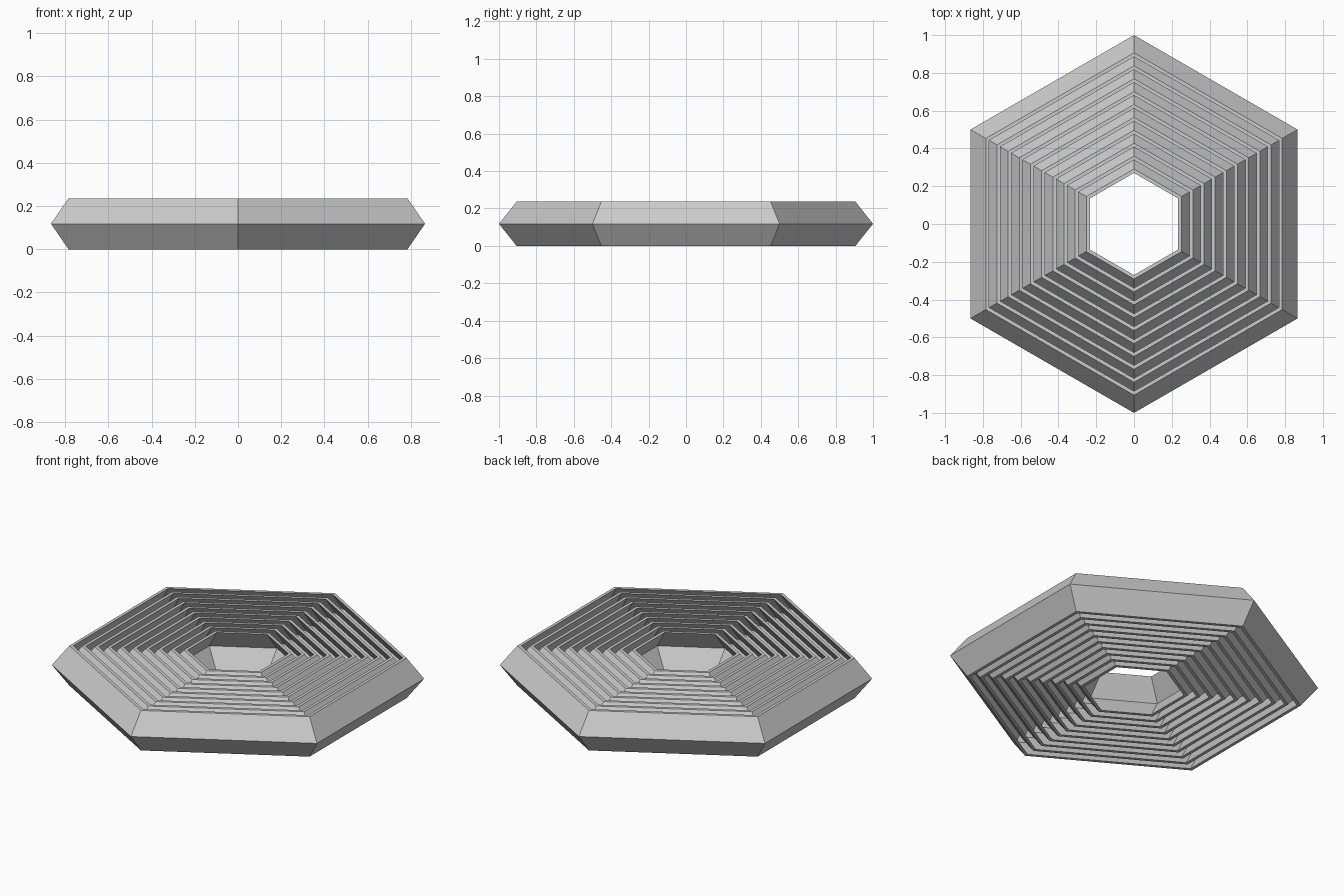
import bpy
import bmesh
from math import sin, cos, pi

cube = bpy.data.objects.get("Cube")
if cube:
    bpy.data.objects.remove(cube, do_unlink=True)

SIDES = 6
RINGS = 10
HEIGHT = 0.236
FLARE = 0.094      # how far the waist of a ring bulges past its rims
WALL = 0.021       # radial wall thickness
PITCH = 0.0683     # radial step from ring to ring

grey = bpy.data.materials.new("plain_grey")
grey.use_nodes = True
colour = (0.6, 0.6, 0.6, 1)
grey.diffuse_color = colour
grey.node_tree.nodes["Principled BSDF"].inputs["Base Color"].default_value = colour


def hexagon_ring(name, waist):
    """Sweep a closed chevron section round a hexagon with corners on the y axis."""
    rim = waist - FLARE
    section = [(rim, 0), (waist, HEIGHT / 2), (rim, HEIGHT),
               (rim - WALL, HEIGHT), (waist - WALL, HEIGHT / 2), (rim - WALL, 0)]
    bm = bmesh.new()
    loops = []
    for i in range(SIDES):
        a = pi / 2 + 2 * pi * i / SIDES
        loops.append([bm.verts.new((r * cos(a), r * sin(a), z)) for r, z in section])
    n = len(section)
    for i in range(SIDES):
        here, there = loops[i], loops[(i + 1) % SIDES]
        for j in range(n):
            k = (j + 1) % n
            bm.faces.new((here[j], there[j], there[k], here[k]))
    bmesh.ops.recalc_face_normals(bm, faces=bm.faces)
    mesh = bpy.data.meshes.new(name)
    bm.to_mesh(mesh)
    bm.free()
    mesh.materials.append(grey)
    bpy.context.collection.objects.link(bpy.data.objects.new(name, mesh))


# Nested rings, outermost first
for i in range(RINGS):
    hexagon_ring(f"hexagon_ring_{i + 1}", 1 - i * PITCH)
